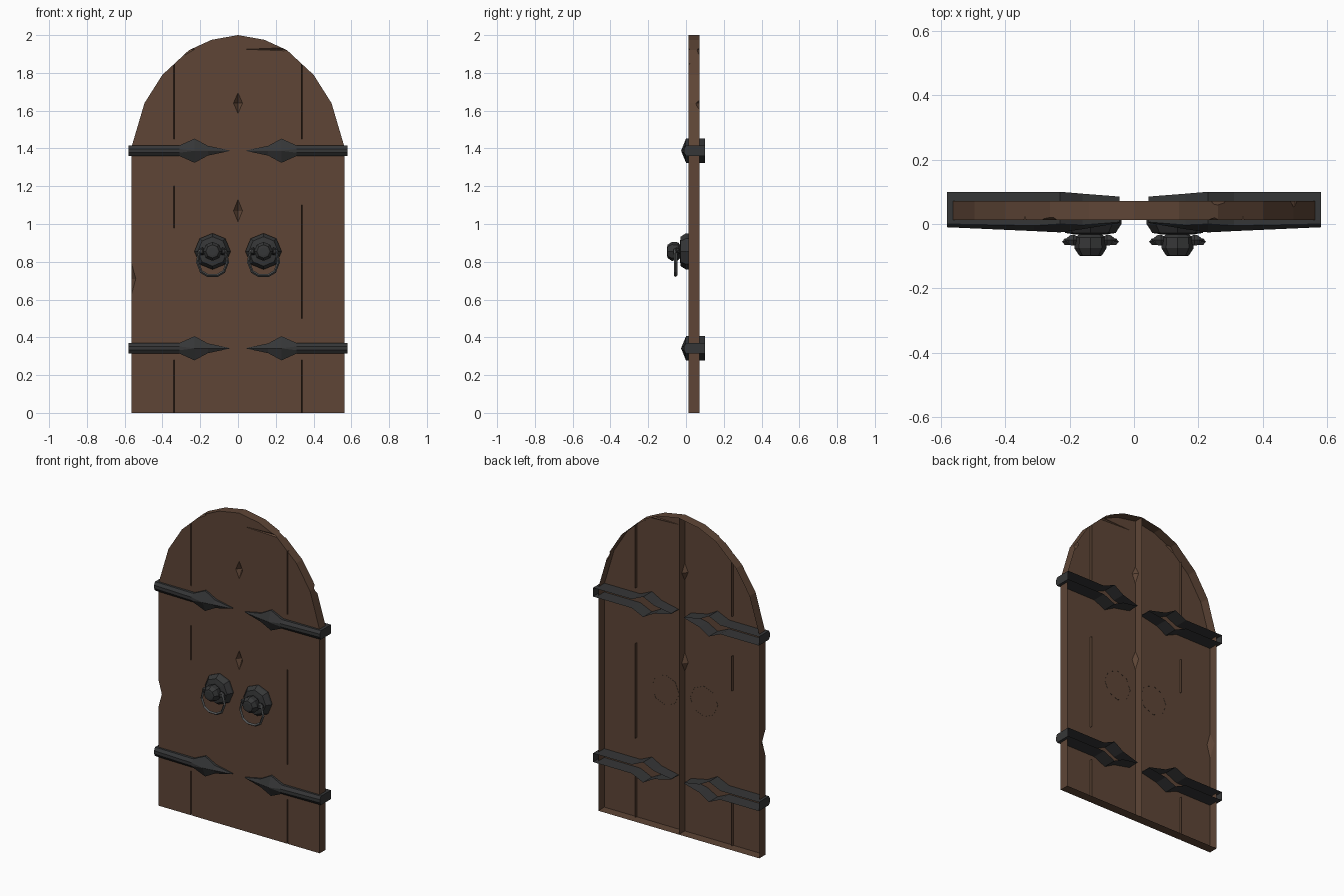
import bpy, bmesh, math
from mathutils import Matrix, Vector

if "Cube" in bpy.data.objects:
    bpy.data.objects.remove(bpy.data.objects["Cube"])


def mat(name, col):
    m = bpy.data.materials.new(name)
    m.diffuse_color = (*col, 1)
    m.use_nodes = True
    m.node_tree.nodes["Principled BSDF"].inputs["Base Color"].default_value = m.diffuse_color
    return m


WOOD = mat("brown wood", (0.112, 0.060, 0.037))
IRON = mat("dark iron", (0.036, 0.037, 0.038))
STEEL = mat("grey iron", (0.085, 0.088, 0.090))


def finish(bm, name, material):
    bmesh.ops.recalc_face_normals(bm, faces=bm.faces)
    me = bpy.data.meshes.new(name)
    bm.to_mesh(me)
    bm.free()
    me.materials.append(material)
    ob = bpy.data.objects.new(name, me)
    bpy.context.collection.objects.link(ob)
    return ob


def loft(bm, rings, closed=True):
    """Bridge equal-length point rings, returns the vertex rings."""
    vs = [[bm.verts.new(p) for p in r] for r in rings]
    n = len(rings[0])
    for a, b in zip(vs, vs[1:]):
        for i in range(n if closed else n - 1):
            j = (i + 1) % n
            bm.faces.new((a[i], a[j], b[j], b[i]))
    return vs


FRONT, BACK = 0.012, 0.072
ARCH = [(0, 0), (0.563, 0), (0.563, 1.41), (0.495, 1.64), (0.4, 1.79),
        (0.335, 1.85), (0.26, 1.92), (0.14, 1.975), (0, 2.0)]


def diamond(bm, c, s):
    """Octahedron cutter for a chip in the wood."""
    c = Vector(c)
    ax = [Vector((s[0], 0, 0)), Vector((0, s[1], 0)), Vector((0, 0, s[2]))]
    p = [bm.verts.new(c + k * a) for a in ax for k in (1, -1)]
    for i in (0, 1):
        for j in (2, 3):
            for k in (4, 5):
                bm.faces.new((p[i], p[j], p[k]))


# Door leaves: front boards with rims, open at the back
def leaf(side):
    bm = bmesh.new()
    rings = [[(side * x, y, z) for x, z in ARCH] for y in (FRONT, BACK)]
    a, b = loft(bm, rings)
    bm.faces.new(a)
    bm.faces.new(b)
    ob = finish(bm, "left_leaf" if side < 0 else "right_leaf", WOOD)

    # board seams and chips
    bm = bmesh.new()
    seams = [(-0.05, 0.28), (1.0, 1.1), (1.45, 1.9)]
    seams[1] = (0.98, 1.2) if side < 0 else (0.5, 1.1)
    for z0, z1 in seams:
        rings = [[(side * 0.338 + dx, y, z) for dx, y in
                  ((-0.005, FRONT - 0.01), (0.005, FRONT - 0.01), (0, FRONT + 0.014))]
                 for z in (z0, z1)]
        for r in loft(bm, rings):
            bm.faces.new(r)
    chips = [((0, FRONT, 1.07), (0.024, 0.03, 0.06)),
             ((0, FRONT, 1.64), (0.024, 0.03, 0.055))]
    if side < 0:
        chips += [((-0.563, FRONT, 0.71), (0.022, 0.04, 0.08)),
                  ((-0.28, FRONT, 1.925), (0.05, 0.02, 0.03))]
    else:
        chips += [((0.5, BACK, 1.64), (0.025, 0.025, 0.04)),
                  ((0.28, BACK, 1.925), (0.05, 0.03, 0.03)),
                  ((0.24, FRONT, 1.925), (0.2, 0.008, 0.008))]
    for c, s in chips:
        diamond(bm, c, s)
    cut = finish(bm, "chip_cutter", WOOD)
    mod = ob.modifiers.new("chips", 'BOOLEAN')
    mod.operation = 'DIFFERENCE'
    mod.solver = 'EXACT'
    mod.use_self = True
    mod.object = cut
    me = bpy.data.meshes.new_from_object(
        ob.evaluated_get(bpy.context.evaluated_depsgraph_get()))
    ob.modifiers.clear()
    bpy.data.objects.remove(cut)
    bm = bmesh.new()
    bm.from_mesh(me)
    back = [f for f in bm.faces if all(v.co.y > BACK - 1e-4 for v in f.verts)]
    bmesh.ops.delete(bm, geom=back, context='FACES')
    bm.to_mesh(me)
    bm.free()
    ob.data = me


# Hinge straps: ridged spearhead bars wrapping the door, open at the back
def strap(side, zc):
    bm = bmesh.new()
    # x, half height, edge y, ridge y, back y
    secs = [(0.58, 0.028, 0.0, -0.010, 0.1), (0.31, 0.028, -0.005, -0.022, 0.1),
            (0.23, 0.064, 0.0, -0.026, 0.1), (0.16, 0.026, -0.003, -0.016, 0.094),
            (0.045, 0.002, 0.006, 0.003, 0.085)]
    rings = [[(side * x, b, zc + h), (side * x, e, zc + h),
              (side * x, r, zc + h * 0.35 * (x > 0.3)),
              (side * x, r, zc - h * 0.35 * (x > 0.3) - 0.0005),
              (side * x, e, zc - h), (side * x, b, zc - h)]
             for x, h, e, r, b in secs]
    vs = loft(bm, rings, closed=False)
    bm.faces.new(vs[0])
    bm.faces.new(vs[-1])
    finish(bm, "hinge_strap", IRON)


def lathe(bm, profile, n, m):
    """Spin (radius, height) points about local z, place with m."""
    rings = [[m @ Vector((r * math.cos(2 * math.pi * i / n),
                          r * math.sin(2 * math.pi * i / n), h))
              for i in range(n)] for r, h in profile]
    vs = loft(bm, rings)
    bm.faces.new(vs[-1])
    return vs


# Knockers: plate, knob, side pins and hanging ring
def knocker(side):
    cx, cz = side * 0.135, 0.855
    to_front = Matrix.Translation((cx, 0, cz)) @ Matrix.Rotation(math.pi / 2, 4, 'X')
    bm = bmesh.new()
    lathe(bm, [(0.096, -0.013), (0.096, 0.0), (0.078, 0.028), (0.05, 0.032)], 8, to_front)
    finish(bm, "knocker_plate", IRON)

    bm = bmesh.new()
    lathe(bm, [(0.03, 0.028), (0.048, 0.042), (0.05, 0.075),
               (0.035, 0.098), (0.022, 0.1)], 8, to_front)
    finish(bm, "knocker_knob", IRON)

    for s in (-1, 1):
        m = Matrix.Translation((cx, -0.05, cz)) @ Matrix.Rotation(s * math.pi / 2, 4, 'Y')
        bm = bmesh.new()
        lathe(bm, [(0.012, 0.04), (0.02, 0.052), (0.018, 0.062), (0.002, 0.08)], 6, m)
        finish(bm, "knocker_pin", IRON)

    bm = bmesh.new()
    half = [(0.066, 0.862), (0.08, 0.80), (0.06, 0.748), (0.025, 0.727)]
    path = half + [(-x, z) for x, z in reversed(half)]
    rings = []
    for x, z in path:
        d = Vector((x, 0, z - 0.81)).normalized()
        c = Vector((cx + x, -0.055, z))
        t = 0.008
        rings.append([c + d * t, c + Vector((0, t * 1.2, 0)),
                      c - d * t, c - Vector((0, t * 1.2, 0))])
    vs = loft(bm, rings)
    bm.faces.new(vs[0])
    bm.faces.new(vs[-1])
    finish(bm, "knocker_ring", STEEL)


for side in (-1, 1):
    leaf(side)
    knocker(side)
    for z in (1.388, 0.342):
        strap(side, z)
